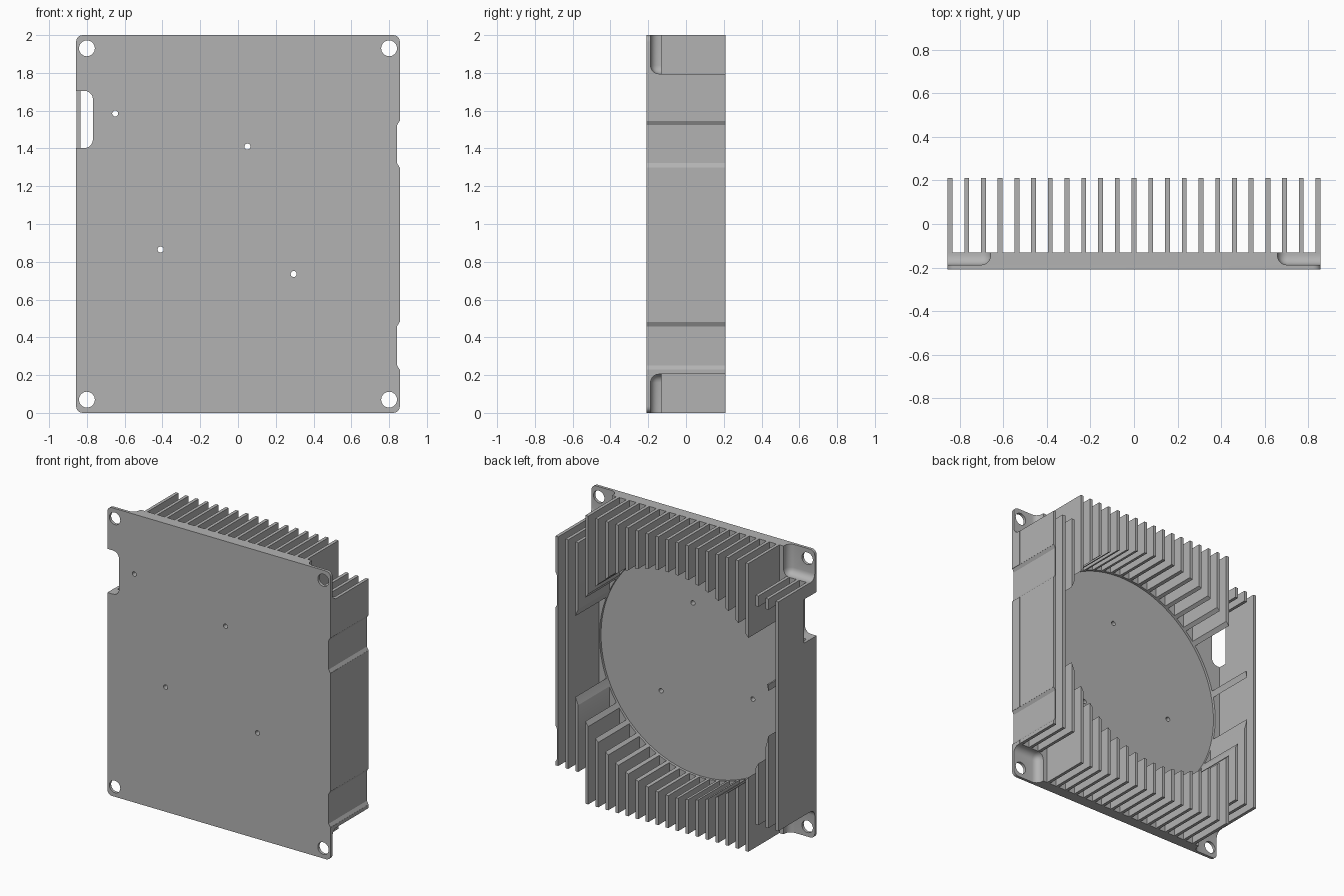
import bpy, bmesh, math
from mathutils import Matrix, Vector

if "Cube" in bpy.data.objects:
    bpy.data.objects.remove(bpy.data.objects["Cube"], do_unlink=True)

metal = bpy.data.materials.new("aluminium grey")
GREY = (0.45, 0.45, 0.45, 1)
metal.diffuse_color = GREY
metal.use_nodes = True
metal.node_tree.nodes["Principled BSDF"].inputs["Base Color"].default_value = GREY

FRONT, FLOOR, BACK = -0.208, -0.13, 0.21   # depth of plate front, fin root, fin tip
FAN = Vector((-0.02, 0, 1.0))              # fan pocket centre
FAN_R = 0.775


def make(name, bm):
    bmesh.ops.recalc_face_normals(bm, faces=bm.faces)
    mesh = bpy.data.meshes.new(name)
    bm.to_mesh(mesh)
    bm.free()
    obj = bpy.data.objects.new(name, mesh)
    bpy.context.collection.objects.link(obj)
    mesh.materials.append(metal)
    return obj


def add_box(bm, x0, x1, y0, y1, z0, z1):
    m = Matrix.Translation(((x0 + x1) / 2, (y0 + y1) / 2, (z0 + z1) / 2))
    return bmesh.ops.create_cube(bm, size=1, matrix=m @ Matrix.Diagonal((x1 - x0, y1 - y0, z1 - z0, 1)))["verts"]


def box(x0, x1, y0, y1, z0, z1, radius=0, axis=None):
    """Box with optional rounding of all edges, or only those along one axis."""
    bm = bmesh.new()
    add_box(bm, x0, x1, y0, y1, z0, z1)
    if radius:
        edges = [e for e in bm.edges if axis is None or
                 abs((e.verts[0].co - e.verts[1].co).normalized()[axis]) > 0.9]
        bmesh.ops.bevel(bm, geom=edges, offset=radius, segments=5, profile=0.5, affect='EDGES')
    return make("cutter", bm)


def rod(x, z, r, y0, y1, sides=32):
    """Cylinder along the depth axis."""
    bm = bmesh.new()
    m = Matrix.Translation((x, (y0 + y1) / 2, z)) @ Matrix.Rotation(math.pi / 2, 4, 'X')
    bmesh.ops.create_cone(bm, cap_ends=True, segments=sides, radius1=r, radius2=r, depth=y1 - y0, matrix=m)
    return make("cutter", bm)


def prism(points):
    """Outline in x and z extruded through the whole depth."""
    bm = bmesh.new()
    face = bm.faces.new([bm.verts.new((x, -0.5, z)) for x, z in points])
    ext = bmesh.ops.extrude_face_region(bm, geom=[face])["geom"]
    bmesh.ops.translate(bm, vec=(0, 1, 0), verts=[v for v in ext if isinstance(v, bmesh.types.BMVert)])
    return make("cutter", bm)


def cut(obj, cutters):
    """Subtract each cutter, bake the result and drop the cutters."""
    for c in cutters:
        c.hide_render = True
        mod = obj.modifiers.new("cut", 'BOOLEAN')
        mod.operation, mod.solver, mod.object = 'DIFFERENCE', 'EXACT', c
    bpy.context.view_layer.update()
    baked = bpy.data.meshes.new_from_object(obj.evaluated_get(bpy.context.evaluated_depsgraph_get()))
    obj.modifiers.clear()
    obj.data = baked
    for c in cutters:
        bpy.data.objects.remove(c, do_unlink=True)


def smooth(obj):
    bpy.ops.object.select_all(action='DESELECT')
    obj.select_set(True)
    bpy.context.view_layer.objects.active = obj
    bpy.ops.object.shade_smooth_by_angle(angle=math.radians(30))


def side_dents():
    """Two shallow recesses with sloped ends on the left side."""
    return [prism([(0.9, z0), (0.855, z0), (0.842, z0 + 0.022), (0.842, z1 - 0.022), (0.855, z1), (0.9, z1)])
            for z0, z1 in ((0.23, 0.48), (1.30, 1.545))]


# Base plate with rounded corners
plate = box(-0.857, 0.857, FRONT, FLOOR, 0, 2, 0.035, 1)
plate.name = "base_plate"
cutters = side_dents()
for sx in (-1, 1):
    for sz in (-1, 1):
        # thinned corner pocket and its screw hole
        xs = sorted((sx * 0.658, sx * 1.1))
        zs = sorted((1 + sz * 0.795, 1 + sz * 1.3))
        cutters.append(box(*xs, -0.188, 0.15, *zs, 0.045))
        cutters.append(rod(sx * 0.8, 1 + sz * 0.93, 0.042, -0.5, 0.5))
# Round fan recess, fan screw holes and cable hole
cutters.append(rod(FAN.x, FAN.z, FAN_R, -0.147, 0.3, 128))
for x, z in ((-0.65, 1.585), (0.05, 1.41), (-0.41, 0.865), (0.295, 0.735)):
    cutters.append(rod(x, z, 0.016, -0.5, 0.5, 20))
# Cable notch in the right edge
cutters.append(box(-1.1, -0.768, -0.5, 0.5, 1.402, 1.705, 0.045, 1))
# Cable groove from the recess to the notch
a, b = Vector((-0.39, 0, 1.305)), Vector((-0.82, 0, 1.65))
bm = bmesh.new()
verts = add_box(bm, 0, (b - a).length, -0.18, 0.0, -0.018, 0.018)
ends = [e for e in bm.edges if abs(e.verts[0].co.y - e.verts[1].co.y) > 0.1 and e.verts[0].co.x < 0.01]
bmesh.ops.bevel(bm, geom=ends, offset=0.0175, segments=5, profile=0.5, affect='EDGES')
angle = math.atan2(b.z - a.z, b.x - a.x)
bm.transform(Matrix.Translation(a) @ Matrix.Rotation(-angle, 4, 'Y'))
cutters.append(make("cutter", bm))
cut(plate, cutters)
smooth(plate)

# Row of cooling fins, shorter beside the corner pockets
bm = bmesh.new()
for i in range(23):
    x = (i - 11) * 0.0768
    z0 = 0.205 if abs(x) > 0.65 else 0.0
    add_box(bm, x - 0.011, x + 0.011, FLOOR - 0.005, BACK, z0, 2 - z0)
fins = make("cooling_fins", bm)
cut(fins, side_dents() + [
    rod(FAN.x, FAN.z, FAN_R, -0.3, 0.5, 128),          # fan clearance
    box(-0.82, -0.655, -0.3, 0.5, 1.2, 1.72),          # cable clearance
    box(-1.1, -0.80, -0.3, -0.07, 1.402, 1.705),       # notch in the outer fin
])
smooth(fins)
